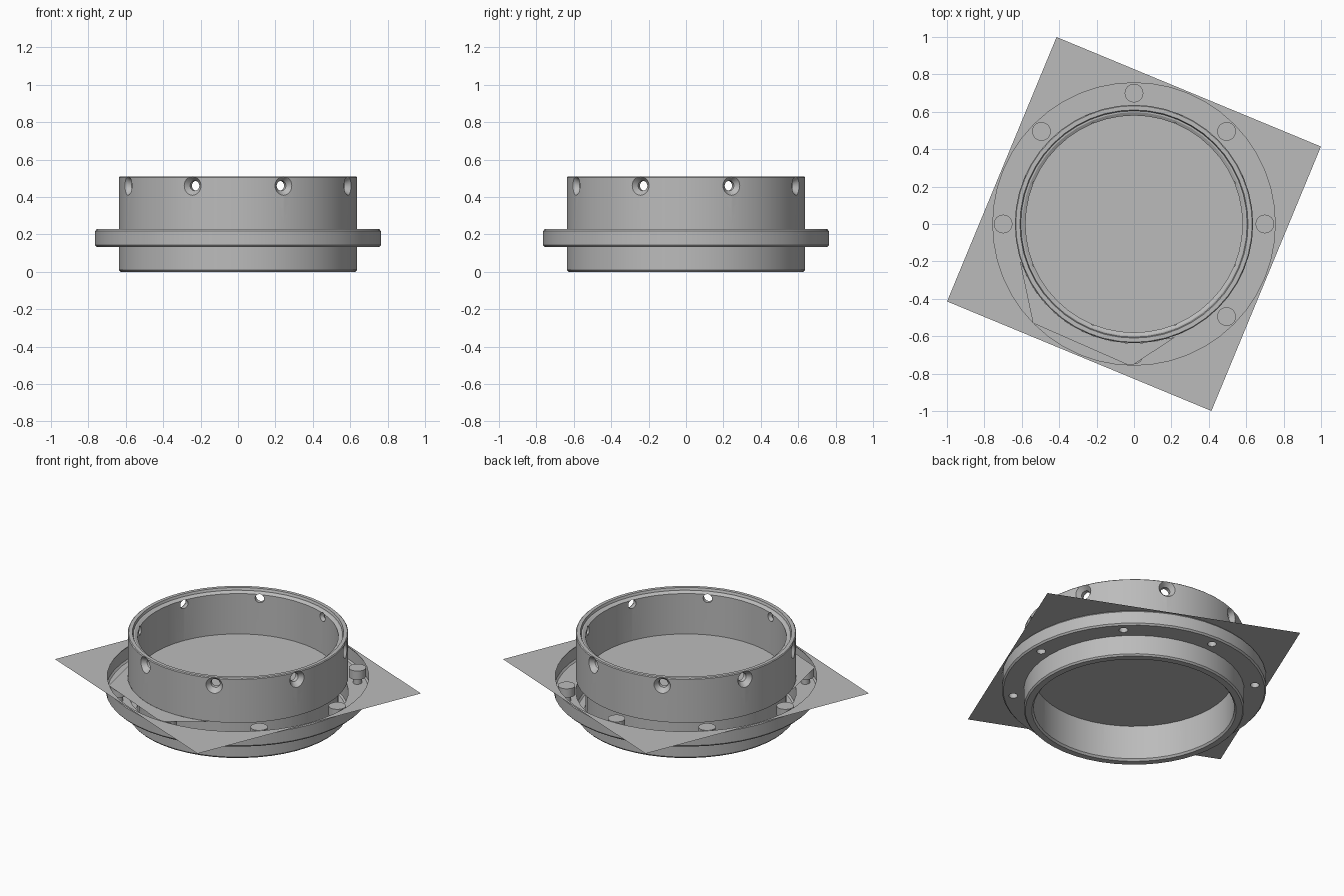
import bpy, bmesh
from math import sin, cos, pi, radians
from mathutils import Matrix

if "Cube" in bpy.data.objects:
    bpy.data.objects.remove(bpy.data.objects["Cube"])

SEG = 48
PLATE_Z = 0.228
BORE_R, RING_R, RIM_R = 0.58, 0.637, 0.755
HALF = 0.765          # half the side of the square plate
BOLT_R, HEAD_R = 0.7, 0.05

grey = bpy.data.materials.new("light_grey")
grey.use_nodes = True
grey.diffuse_color = (0.5, 0.5, 0.5, 1)
grey.node_tree.nodes["Principled BSDF"].inputs["Base Color"].default_value = (0.5, 0.5, 0.5, 1)


def finish(bm, name):
    mesh = bpy.data.meshes.new(name)
    bm.to_mesh(mesh)
    bm.free()
    mesh.materials.append(grey)
    obj = bpy.data.objects.new(name, mesh)
    bpy.context.collection.objects.link(obj)
    return obj


def lathe(bm, profile, steps, matrix=Matrix(), closed=True):
    """Revolve (radius, height) points round z, then place the result."""
    rings = []
    for r, z in profile:
        rings.append([bm.verts.new(matrix @ Matrix.Rotation(2 * pi * i / steps, 4, 'Z')
                                   @ Matrix.Translation((r, 0, z)).translation)
                      for i in range(steps)])
    pairs = list(zip(rings, rings[1:]))
    if closed:
        pairs.append((rings[-1], rings[0]))
    for a, b in pairs:
        for i in range(steps):
            j = (i + 1) % steps
            bm.faces.new((a[i], a[j], b[j], b[i]))
    if not closed:
        bm.faces.new(rings[0])
        bm.faces.new(rings[-1])


def polar(r, a, z=PLATE_Z):
    return (r * cos(a), r * sin(a), z)


# Ring with its flange, as one closed turned body
bm = bmesh.new()
lathe(bm, [(0.59, 0), (0.628, 0), (RING_R, 0.01), (RING_R, 0.132),
           (RIM_R, 0.132), (0.764, 0.142), (0.764, 0.218), (RIM_R, PLATE_Z),
           (RING_R, PLATE_Z), (RING_R, 0.505), (0.632, 0.51), (0.61, 0.51),
           (0.605, 0.495), (0.597, 0.495), (BORE_R, 0.485), (BORE_R, 0.012)], SEG)
bmesh.ops.recalc_face_normals(bm, faces=bm.faces)
body = finish(bm, "flanged_ring")

# Cutters: eight stepped bolt holes and eight countersunk radial holes
bm = bmesh.new()
for k in range(8):
    turn = Matrix.Rotation(k * pi / 4, 4, 'Z')
    lathe(bm, [(HEAD_R, 0.3), (HEAD_R, 0.172), (0.026, 0.172), (0.026, 0.1)], 24,
          turn @ Matrix.Translation((BOLT_R, 0, 0)), closed=False)
    side = Matrix.Rotation(k * pi / 4 + pi / 8, 4, 'Z')
    lathe(bm, [(0.027, 0.5), (0.027, 0.605), (0.061, 0.65)], 24,
          side @ Matrix.Translation((0, 0, 0.46)) @ Matrix.Rotation(pi / 2, 4, 'Y'),
          closed=False)
bmesh.ops.recalc_face_normals(bm, faces=bm.faces)
cutter = finish(bm, "hole_cutters")
cutter.hide_render = True

cut = body.modifiers.new("holes", 'BOOLEAN')
cut.operation = 'DIFFERENCE'
cut.solver = 'EXACT'
cut.object = cutter
bpy.context.view_layer.objects.active = body
body.select_set(True)
bpy.ops.object.modifier_apply(modifier="holes")
bpy.data.objects.remove(cutter)

# Open the top of the flange
bm = bmesh.new()
bm.from_mesh(body.data)
top = [f for f in bm.faces if all(abs(v.co.z - PLATE_Z) < 1e-4 for v in f.verts)]
bmesh.ops.delete(bm, geom=top, context='FACES')
bm.to_mesh(body.data)
bm.free()
bpy.ops.object.shade_smooth_by_angle(angle=radians(30))

# Thin square plate: frame outside the flange and disc inside the bore
bm = bmesh.new()
angles = [2 * pi * i / SEG for i in range(SEG)]
inner = [bm.verts.new(polar(RIM_R, a)) for a in angles]
outer = []
for a in angles:
    off = (a + pi / 8) % (pi / 2)
    off = min(off, pi / 2 - off)
    outer.append(bm.verts.new(polar(HALF / cos(off), a)))
for i in range(SEG):
    j = (i + 1) % SEG
    bm.faces.new((inner[i], outer[i], outer[j], inner[j]))
bm.faces.new([bm.verts.new(polar(BORE_R, a)) for a in angles])
finish(bm, "square_plate")

# Flat caps over the six open bolt holes
bm = bmesh.new()
for k in (0, 1, 2, 3, 4, 7):
    x, y, z = polar(BOLT_R, k * pi / 4)
    bm.faces.new([bm.verts.new((x + HEAD_R * cos(2 * pi * i / 24),
                                y + HEAD_R * sin(2 * pi * i / 24), z)) for i in range(24)])
finish(bm, "bolt_caps")

# Web covering the two remaining bolt holes
bm = bmesh.new()
edge = [(-0.61, -0.2), (-0.54, -0.53), (-0.06, -0.71), (-0.04, -0.75), (0, -0.75), (0.22, -0.605)]
points = [(x, y, PLATE_Z) for x, y in edge]
points += [polar(RING_R, radians(a)) for a in range(285, 199, -5)]
bm.faces.new([bm.verts.new(p) for p in points])
bmesh.ops.triangulate(bm, faces=bm.faces)
bmesh.ops.recalc_face_normals(bm, faces=bm.faces)
finish(bm, "flange_web")
